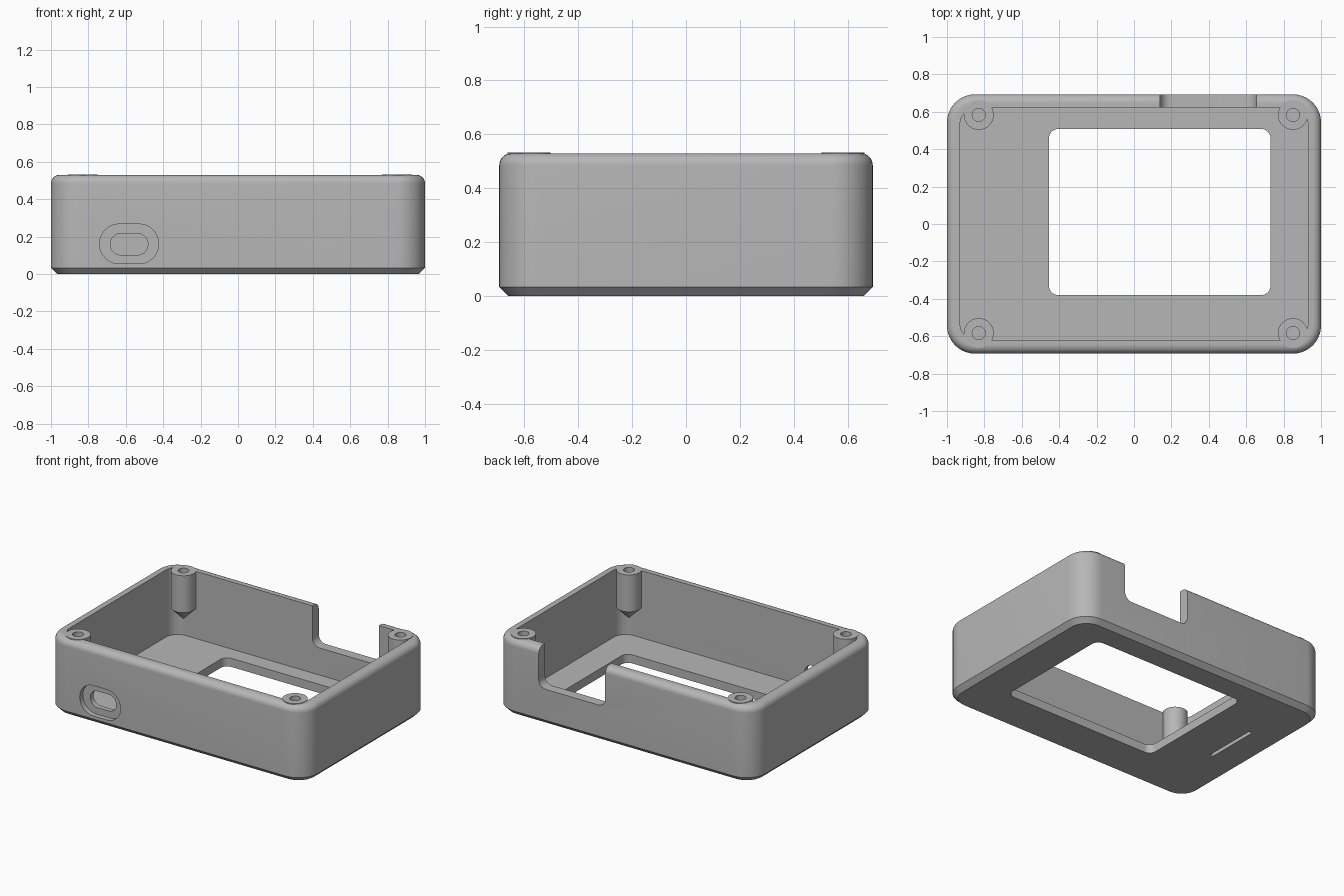
import bpy, bmesh, math
from mathutils import Matrix

if "Cube" in bpy.data.objects:
    bpy.data.objects.remove(bpy.data.objects["Cube"])

HALF_X, HALF_Y, HEIGHT = 1.0, 0.693, 0.53
WALL, FLOOR = 0.07, 0.06

grey = bpy.data.materials.new("neutral grey")
grey.use_nodes = True
colour = (0.47, 0.47, 0.47, 1)
grey.diffuse_color = colour
grey.node_tree.nodes["Principled BSDF"].inputs["Base Color"].default_value = colour


def outline(hx, hy, r, steps=10):
    """Rounded rectangle as a list of 2D points."""
    points = []
    for quarter, (sx, sy) in enumerate(((1, 1), (-1, 1), (-1, -1), (1, -1))):
        for i in range(steps + 1):
            a = (quarter + i / steps) * math.pi / 2
            points.append((sx * (hx - r) + r * math.cos(a), sy * (hy - r) + r * math.sin(a)))
    return points


def loft(name, rings, matrix=Matrix()):
    """Closed solid through stacked rings of (points, height)."""
    bm = bmesh.new()
    loops = [[bm.verts.new((x, y, z)) for x, y in pts] for pts, z in rings]
    for low, high in zip(loops, loops[1:]):
        n = len(low)
        for i in range(n):
            j = (i + 1) % n
            bm.faces.new((low[i], low[j], high[j], high[i]))
    bm.faces.new(loops[0][::-1])
    bm.faces.new(loops[-1])
    bm.transform(matrix)
    bmesh.ops.recalc_face_normals(bm, faces=bm.faces)
    mesh = bpy.data.meshes.new(name)
    bm.to_mesh(mesh)
    bm.free()
    mesh.materials.append(grey)
    obj = bpy.data.objects.new(name, mesh)
    bpy.context.scene.collection.objects.link(obj)
    return obj


def block(name, x, y, r, low, high, matrix=Matrix()):
    """Rounded prism spanning the x and y ranges."""
    pts = outline((x[1] - x[0]) / 2, (y[1] - y[0]) / 2, r)
    cx, cy = sum(x) / 2, sum(y) / 2
    pts = [(px + cx, py + cy) for px, py in pts]
    return loft(name, [(pts, low), (pts, high)], matrix)


def circle(x, y, r, steps=32):
    return [(x + r * math.cos(i * math.tau / steps), y + r * math.sin(i * math.tau / steps))
            for i in range(steps)]


def combine(body, part, operation):
    """Merge or cut a part, then discard the helper."""
    mod = body.modifiers.new("shape", "BOOLEAN")
    mod.operation, mod.solver, mod.object = operation, "EXACT", part
    part.hide_render = True
    bpy.context.view_layer.objects.active = body
    bpy.ops.object.modifier_apply(modifier=mod.name)
    bpy.data.objects.remove(part)


# Outer body: chamfered foot, straight walls, rounded top edge
CORNER, CHAMFER, FILLET = 0.15, 0.033, 0.045
levels = [(CHAMFER, 0), (0, CHAMFER)]
for i in range(9):
    a = i / 8 * math.pi / 2
    levels.append((FILLET * (1 - math.cos(a)), HEIGHT - FILLET + FILLET * math.sin(a)))
case = loft("open_case", [(outline(HALF_X - d, HALF_Y - d, CORNER - d), z) for d, z in levels])

# Hollow interior
combine(case, block("cavity", (WALL - HALF_X, HALF_X - WALL), (WALL - HALF_Y, HALF_Y - WALL),
                    0.09, FLOOR, 1), "DIFFERENCE")

# Corner screw posts with conical undersides and blind holes
posts = [(x, y) for x in (-0.83, 0.85) for y in (-0.583, 0.583)]
for x, y in posts:
    post = loft("screw_post", [(circle(x, y, 0.001), 0.195), (circle(x, y, 0.08), 0.275),
                               (circle(x, y, 0.08), HEIGHT + 0.003)])
    combine(case, post, "UNION")
for x, y in posts:
    hole = loft("screw_hole", [(circle(x, y, 0.035), 0.32), (circle(x, y, 0.035), 1)])
    combine(case, hole, "DIFFERENCE")

# Floor window and the shallow slit under the floor
combine(case, block("floor_window", (-0.455, 0.73), (-0.38, 0.508), 0.05, -1, 0.2), "DIFFERENCE")
combine(case, block("floor_slit", (-0.773, -0.747), (-0.148, 0.245), 0.004, -1, 0.025), "DIFFERENCE")

# Back notch and front port: prisms turned to run along y
turn = Matrix.Rotation(math.pi / 2, 4, "X")
combine(case, block("back_notch", (0.14, 0.655), (0.25, 1), 0.055, -1, -0.55, turn), "DIFFERENCE")
combine(case, block("port_recess", (-0.74, -0.425), (0.055, 0.267), 0.105,
                    HALF_Y - 0.035, 1, turn), "DIFFERENCE")
combine(case, block("port_slot", (-0.682, -0.482), (0.102, 0.217), 0.056, 0.5, 1, turn), "DIFFERENCE")

# Smooth curves, crisp edges
bpy.ops.object.select_all(action="DESELECT")
case.select_set(True)
bpy.context.view_layer.objects.active = case
bpy.ops.object.shade_smooth_by_angle(angle=math.radians(30))
